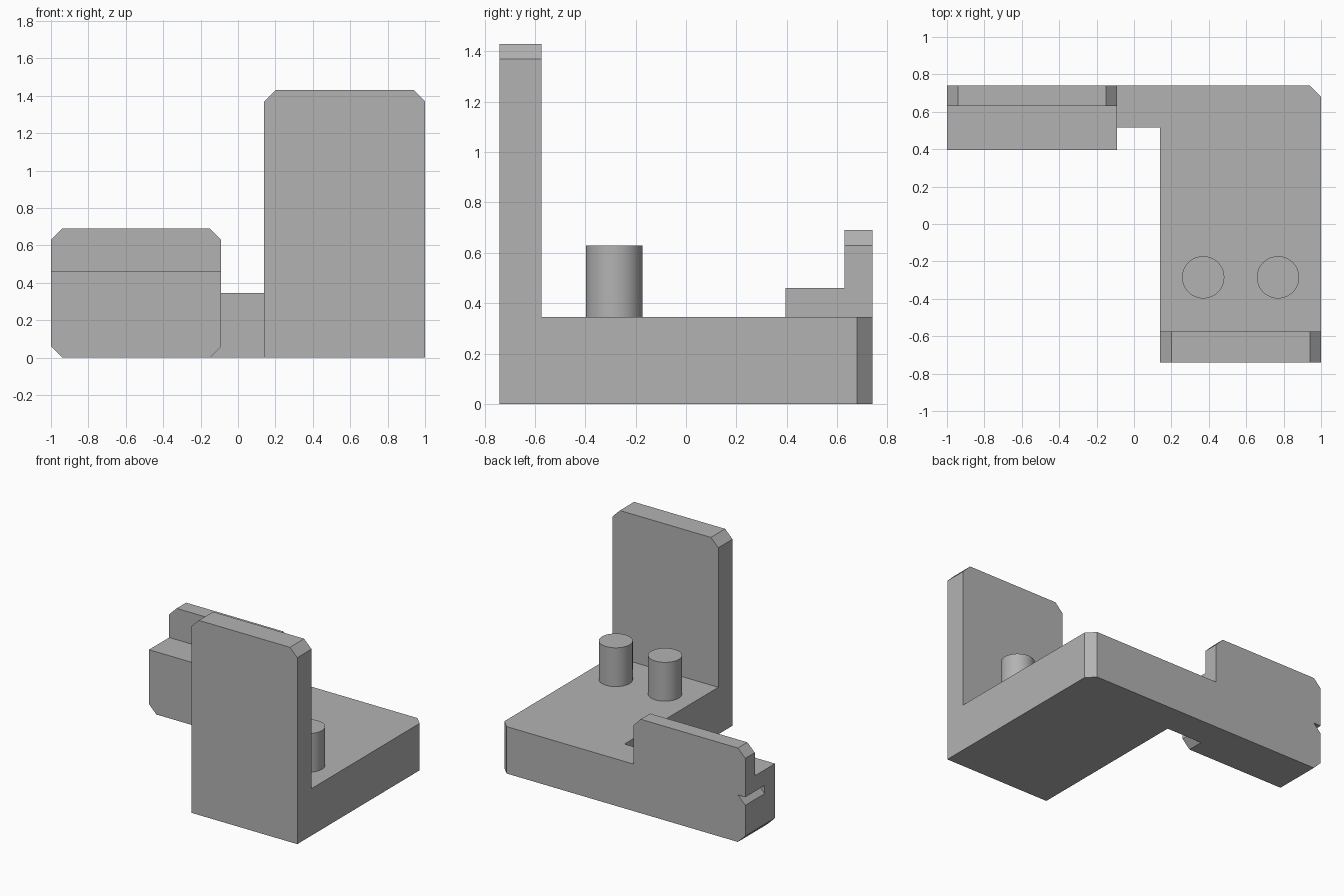
import bpy, bmesh
from mathutils import Vector

cube = bpy.data.objects.get("Cube")
if cube:
    bpy.data.objects.remove(cube, do_unlink=True)

grey = bpy.data.materials.new("plain grey")
grey.use_nodes = True
colour = (0.45, 0.45, 0.45, 1)
grey.diffuse_color = colour
grey.node_tree.nodes["Principled BSDF"].inputs["Base Color"].default_value = colour

CUT = 0.06           # corner chamfer
BASE_TOP = 0.345
SHELF_TOP = 0.46
BAR_FRONT = 0.515
LIP_FRONT = 0.63
BACK = 0.74
WALL_BACK = -0.575
ARM_IN = -0.09
SLAB_IN = 0.14


def outline(u0, u1, v0, v1, cuts=""):
    """Rectangle with chosen corners chamfered; a-d run anticlockwise from low-low."""
    corners = [("a", u0, v0, 1, 1), ("b", u1, v0, -1, 1),
               ("c", u1, v1, -1, -1), ("d", u0, v1, 1, -1)]
    pts = []
    for key, u, v, du, dv in corners:
        if key in cuts:
            pair = [(u, v + dv * CUT), (u + du * CUT, v)]
            pts += pair if key in "ac" else pair[::-1]
        else:
            pts.append((u, v))
    return pts


def prism(name, pts, axis, lo, hi):
    """Extrude an outline along y (outline in xz) or z (outline in xy)."""
    place = (lambda u, v: (u, lo, v)) if axis == "y" else (lambda u, v: (u, v, lo))
    bm = bmesh.new()
    face = bm.faces.new([bm.verts.new(place(u, v)) for u, v in pts])
    ext = bmesh.ops.extrude_face_region(bm, geom=[face])
    step = Vector((0, hi - lo, 0)) if axis == "y" else Vector((0, 0, hi - lo))
    bmesh.ops.translate(bm, vec=step,
                        verts=[g for g in ext["geom"] if isinstance(g, bmesh.types.BMVert)])
    bmesh.ops.recalc_face_normals(bm, faces=bm.faces)
    mesh = bpy.data.meshes.new(name)
    bm.to_mesh(mesh)
    bm.free()
    mesh.materials.append(grey)
    obj = bpy.data.objects.new(name, mesh)
    bpy.context.collection.objects.link(obj)
    return obj


# Main slab with one cut back corner, and the tall front wall
prism("base_slab", outline(SLAB_IN, 1, WALL_BACK, BACK, "c"), "z", 0, BASE_TOP)
prism("tall_wall", outline(SLAB_IN, 1, 0, 1.43, "cd"), "y", -BACK, WALL_BACK)

# Side arm: cross bar, front block, shelf behind it and raised back lip
prism("cross_bar", outline(-1, SLAB_IN, 0, BASE_TOP, "ad"), "y", BAR_FRONT, BACK)
prism("arm_front_block", outline(-1, ARM_IN, 0, SHELF_TOP, "ab"), "y", 0.395, BAR_FRONT)
prism("arm_shelf", outline(-1, ARM_IN, BASE_TOP, SHELF_TOP), "y", BAR_FRONT, LIP_FRONT)
prism("arm_back_lip", outline(-1, ARM_IN, BASE_TOP, 0.69, "cd"), "y", LIP_FRONT, BACK)

# Two round pegs
for side, x in (("right", 0.37), ("left", 0.77)):
    bpy.ops.mesh.primitive_cylinder_add(vertices=48, radius=0.113, depth=0.63 - BASE_TOP,
                                        location=(x, -0.285, (0.63 + BASE_TOP) / 2))
    peg = bpy.context.object
    peg.name = side + "_peg"
    peg.data.materials.append(grey)
    bpy.ops.object.shade_smooth_by_angle()
